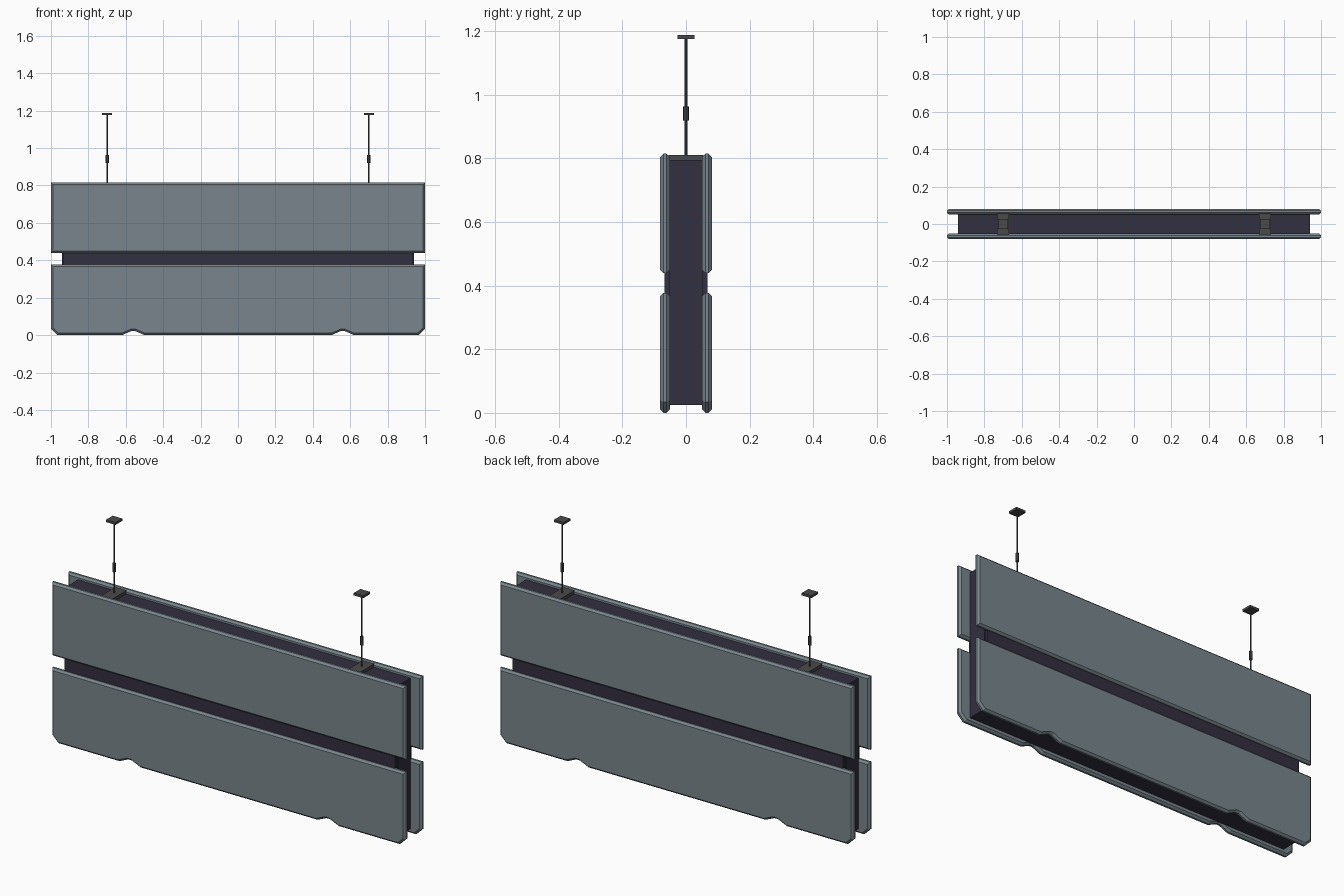
import bpy, bmesh
from mathutils import Vector

cube = bpy.data.objects.get("Cube")
if cube:
    bpy.data.objects.remove(cube, do_unlink=True)


def make_material(name, color):
    mat = bpy.data.materials.new(name)
    mat.use_nodes = True
    mat.diffuse_color = (*color, 1)
    mat.node_tree.nodes["Principled BSDF"].inputs["Base Color"].default_value = (*color, 1)
    return mat


slate = make_material("slate grey", (0.19, 0.235, 0.265))
violet = make_material("dark violet", (0.033, 0.029, 0.052))
iron = make_material("dark iron", (0.068, 0.068, 0.07))


def finish(bm, name, mat):
    bmesh.ops.recalc_face_normals(bm, faces=bm.faces)
    mesh = bpy.data.meshes.new(name)
    bm.to_mesh(mesh)
    bm.free()
    mesh.materials.append(mat)
    obj = bpy.data.objects.new(name, mesh)
    bpy.context.collection.objects.link(obj)
    return obj


def box(name, low, high, mat):
    bm = bmesh.new()
    bmesh.ops.create_cube(bm, size=1)
    low, high = Vector(low), Vector(high)
    for v in bm.verts:
        v.co = (low + high) / 2 + v.co * (high - low)
    return finish(bm, name, mat)


def rod(name, x, radius, z0, z1, sides, mat):
    bm = bmesh.new()
    bmesh.ops.create_cone(bm, cap_ends=True, segments=sides, radius1=radius,
                          radius2=radius, depth=z1 - z0)
    bmesh.ops.translate(bm, verts=bm.verts, vec=(x, 0, (z0 + z1) / 2))
    return finish(bm, name, mat)


def panel(name, outline, y):
    """Extrude an xz outline and chamfer the rim of both broad faces."""
    bm = bmesh.new()
    face = bm.faces.new([bm.verts.new((x, y, z)) for x, z in outline])
    grown = bmesh.ops.extrude_face_region(bm, geom=[face], use_keep_orig=True)["geom"]
    moved = [v for v in grown if isinstance(v, bmesh.types.BMVert)]
    bmesh.ops.translate(bm, verts=moved, vec=(0, 0.03, 0))
    bmesh.ops.recalc_face_normals(bm, faces=bm.faces)
    rim = [e for e in bm.edges if abs(e.verts[0].co.y - e.verts[1].co.y) < 0.001]
    bmesh.ops.bevel(bm, geom=rim, offset=0.01, segments=1, affect="EDGES", profile=0.5)
    return finish(bm, name, slate)


# Board outlines: plain upper board, lower board with cut corners and notches
upper = [(-1, 0.44), (1, 0.44), (1, 0.815), (-1, 0.815)]
half = [(0.50, 0), (0.55, 0.022), (0.57, 0.022), (0.62, 0), (0.965, 0), (1, 0.035), (1, 0.377)]
lower = half + [(-x, z) for x, z in reversed(half)]

for side, y in (("front", -0.081), ("back", 0.051)):
    panel(side + "_upper_board", upper, y)
    panel(side + "_lower_board", lower, y)

# Inner core and the raised strip showing between the boards
box("core", (-0.94, -0.052, 0.025), (0.94, 0.052, 0.795), violet)
box("middle_strip", (-0.934, -0.067, 0.36), (0.934, 0.067, 0.455), violet)

# Hanging hardware
for side, x in (("right", -0.7), ("left", 0.7)):
    box(side + "_bracket", (x - 0.032, -0.055, 0.785), (x + 0.032, 0.055, 0.811), iron)
    rod(side + "_hanger_rod", x, 0.004, 0.8, 1.18, 8, iron)
    rod(side + "_turnbuckle", x, 0.009, 0.92, 0.963, 8, iron)
    box(side + "_ceiling_plate", (x - 0.027, -0.027, 1.176), (x + 0.027, 0.027, 1.188), iron)
